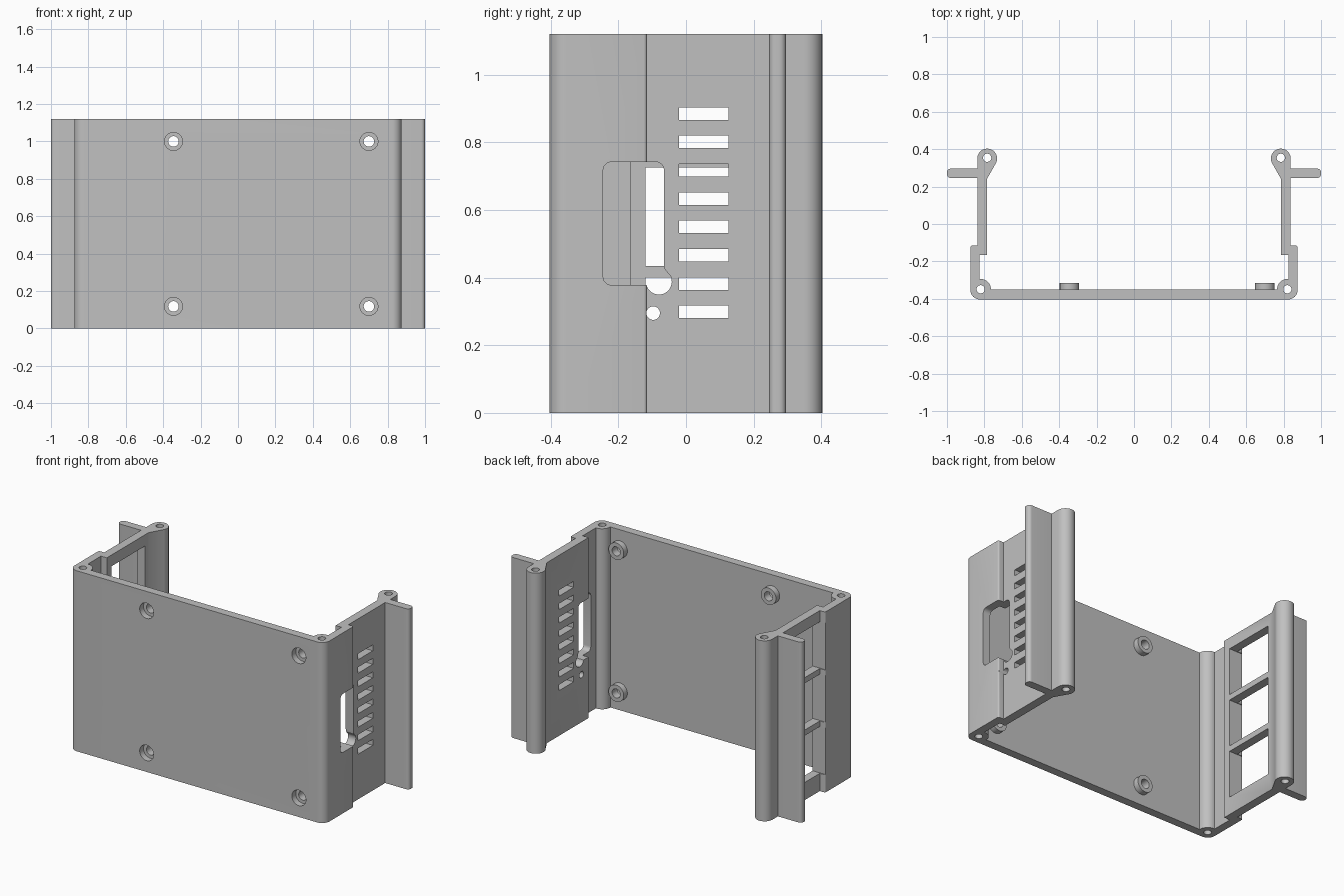
import bpy, bmesh, math
from mathutils import Vector

cube = bpy.data.objects.get("Cube")
if cube:
    bpy.data.objects.remove(cube, do_unlink=True)

grey = bpy.data.materials.new("plain_grey")
grey.use_nodes = True
colour = (0.53, 0.53, 0.53, 1)
grey.diffuse_color = colour
grey.node_tree.nodes["Principled BSDF"].inputs["Base Color"].default_value = colour

HEIGHT = 1.12
FRONT = -0.403


def arc(cx, cy, r, start, end, n=10):
    return [(cx + r * math.cos(math.radians(start + (end - start) * i / n)),
             cy + r * math.sin(math.radians(start + (end - start) * i / n)))
            for i in range(n + 1)]


def circle(cx, cy, r):
    return arc(cx, cy, r, 0, 360, 40)[:-1]


def rect(x0, x1, y0, y1):
    return [(x0, y0), (x1, y0), (x1, y1), (x0, y1)]


def prism(bm, outline, axis, lo, hi):
    """Extrude a closed outline along one axis from lo to hi."""
    def place(p):
        a, b = p
        return {"x": (lo, a, b), "y": (a, lo, b), "z": (a, b, lo)}[axis]
    face = bm.faces.new([bm.verts.new(place(p)) for p in outline])
    out = bmesh.ops.extrude_face_region(bm, geom=[face])
    shift = Vector([hi - lo if axis == k else 0 for k in "xyz"])
    bmesh.ops.translate(bm, vec=shift,
                        verts=[v for v in out["geom"] if isinstance(v, bmesh.types.BMVert)])


def make(name, prisms):
    bm = bmesh.new()
    for p in prisms:
        prism(bm, *p)
    bmesh.ops.recalc_face_normals(bm, faces=bm.faces[:])
    mesh = bpy.data.meshes.new(name)
    bm.to_mesh(mesh)
    bm.free()
    mesh.materials.append(grey)
    ob = bpy.data.objects.new(name, mesh)
    bpy.context.collection.objects.link(ob)
    return ob


def activate(ob):
    bpy.ops.object.select_all(action="DESELECT")
    ob.select_set(True)
    bpy.context.view_layer.objects.active = ob


def cut(ob, cutter):
    activate(ob)
    mod = ob.modifiers.new("cut", "BOOLEAN")
    mod.operation = "DIFFERENCE"
    mod.solver = "EXACT"
    mod.object = cutter
    bpy.ops.object.modifier_apply(modifier=mod.name)


# Half of the U-shaped section: corner, stepped wall, flange, post, corner column
half = arc(0.825, FRONT + 0.05, 0.05, -90, 0)
half += arc(0.865, -0.125, 0.01, 0, 90, 4)
half += [(0.838, -0.115), (0.838, 0.246)]
half += arc(0.98, 0.266, 0.02, -90, 0, 6) + arc(0.98, 0.276, 0.02, 0, 90, 6)
half += [(0.838, 0.296)]
half += arc(0.785, 0.35, 0.053, 0, 207, 22)
half += [(0.785, 0.243), (0.785, -0.165), (0.825, -0.165), (0.825, -0.294)]
half += arc(0.82, -0.349, 0.055, 90, 180)
half += [(0.765, -0.351)]
section = half + [(-x, y) for x, y in reversed(half)]
case = make("case_shell", [(section, "z", 0, HEIGHT)])

# Mounting bosses on the inside of the front plate
spots = [(x, z) for x in (-0.345, 0.70) for z in (0.118, 1.0)]
bosses = make("mounting_bosses",
              [(circle(x, z, 0.052), "y", -0.352, -0.315) for x, z in spots])

# Screw channels, ventilation slots, port opening and side windows
openings = []
for s in (-1, 1):
    for x, y in ((0.82, -0.349), (0.785, 0.354)):
        openings.append((circle(s * x, y, 0.022), "z", -0.1, HEIGHT + 0.1))
for i in range(8):
    z = 0.28 + i * 0.0838
    openings.append((rect(-0.02, 0.125, z, z + 0.037), "x", 0.7, 0.95))
for i in range(3):
    z = 0.11 + i * 0.325
    openings.append((rect(-0.12, 0.21, z, z + 0.29), "x", -0.95, -0.7))
port = arc(-0.22, 0.403, 0.025, 180, 270, 6)
port += arc(-0.08, 0.388, 0.038, 195, 385, 20)
port += [(-0.063, 0.425), (-0.065, 0.44)]
port += arc(-0.09, 0.717, 0.025, 0, 90, 6) + arc(-0.22, 0.717, 0.025, 90, 180, 6)
openings.append((port, "x", 0.7, 0.95))
openings.append((circle(-0.097, 0.295, 0.02), "x", 0.7, 0.95))
openings += [(circle(x, z, 0.028), "y", -0.5, -0.25) for x, z in spots]
opening_cutter = make("opening_cutter", openings)

# Counterbores for the screw heads
counterbore_cutter = make("counterbore_cutter",
                          [(circle(x, z, 0.048), "y", -0.5, -0.365) for x, z in spots])

cut(case, opening_cutter)
cut(case, counterbore_cutter)
cut(bosses, opening_cutter)
for cutter in (opening_cutter, counterbore_cutter):
    bpy.data.objects.remove(cutter, do_unlink=True)

for ob in (case, bosses):
    activate(ob)
    bpy.ops.object.shade_smooth_by_angle(angle=math.radians(30))
